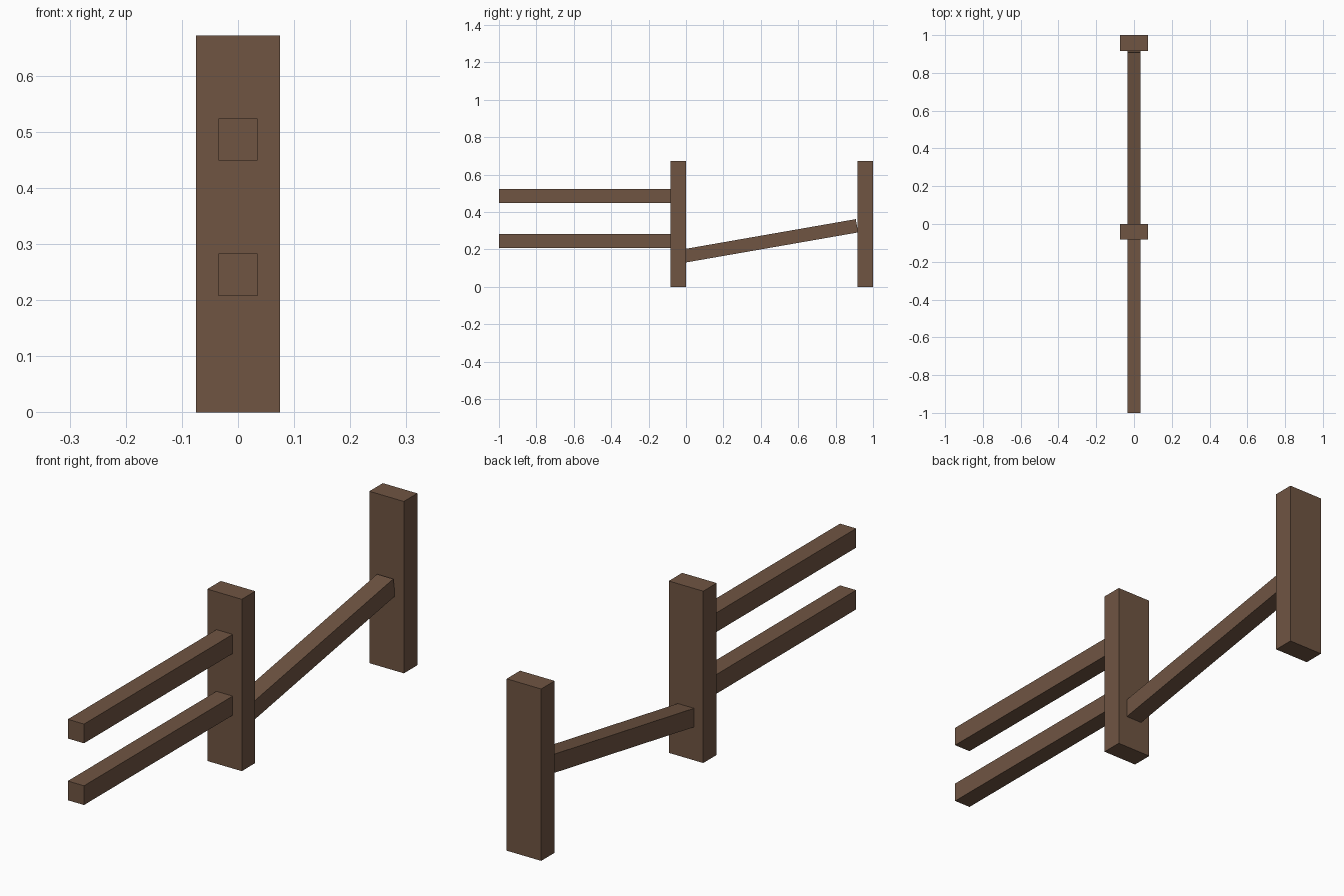
import bpy
from math import radians, sin, cos
from mathutils import Vector

if "Cube" in bpy.data.objects:
    bpy.data.objects.remove(bpy.data.objects["Cube"])

wood = bpy.data.materials.new("brown_wood")
wood.diffuse_color = (0.16, 0.09, 0.055, 1)
wood.use_nodes = True
wood.node_tree.nodes["Principled BSDF"].inputs["Base Color"].default_value = wood.diffuse_color


def beam(name, center, size, tilt=0.0):
    bpy.ops.mesh.primitive_cube_add(size=1, location=center)
    ob = bpy.context.object
    ob.name = name
    ob.scale = size
    bpy.ops.object.transform_apply(location=False, rotation=False, scale=True)
    ob.rotation_euler.x = tilt
    ob.data.materials.append(wood)
    return ob


POST_D, POST_H = 0.083, 0.671
RAIL_W, RAIL_H = 0.07, 0.075

# Upright posts
for name, back in (("middle_post", 0.0), ("end_post", 1.0)):
    beam(name, (0, back - POST_D / 2, POST_H / 2), (0.149, POST_D, POST_H))

# Level rails on the front section
for name, z in (("lower_rail", 0.245), ("upper_rail", 0.486)):
    beam(name, (0, (-1 - POST_D) / 2, z), (RAIL_W, 1 - POST_D, RAIL_H))

# Fallen rail, square-cut end just meeting the end post
tilt, length = radians(9.9), 0.935
far_end = Vector((0, 0.914, 0.326))
center = far_end - Vector((0, cos(tilt), sin(tilt))) * length / 2
beam("fallen_rail", center, (RAIL_W, length, 0.072), tilt)
